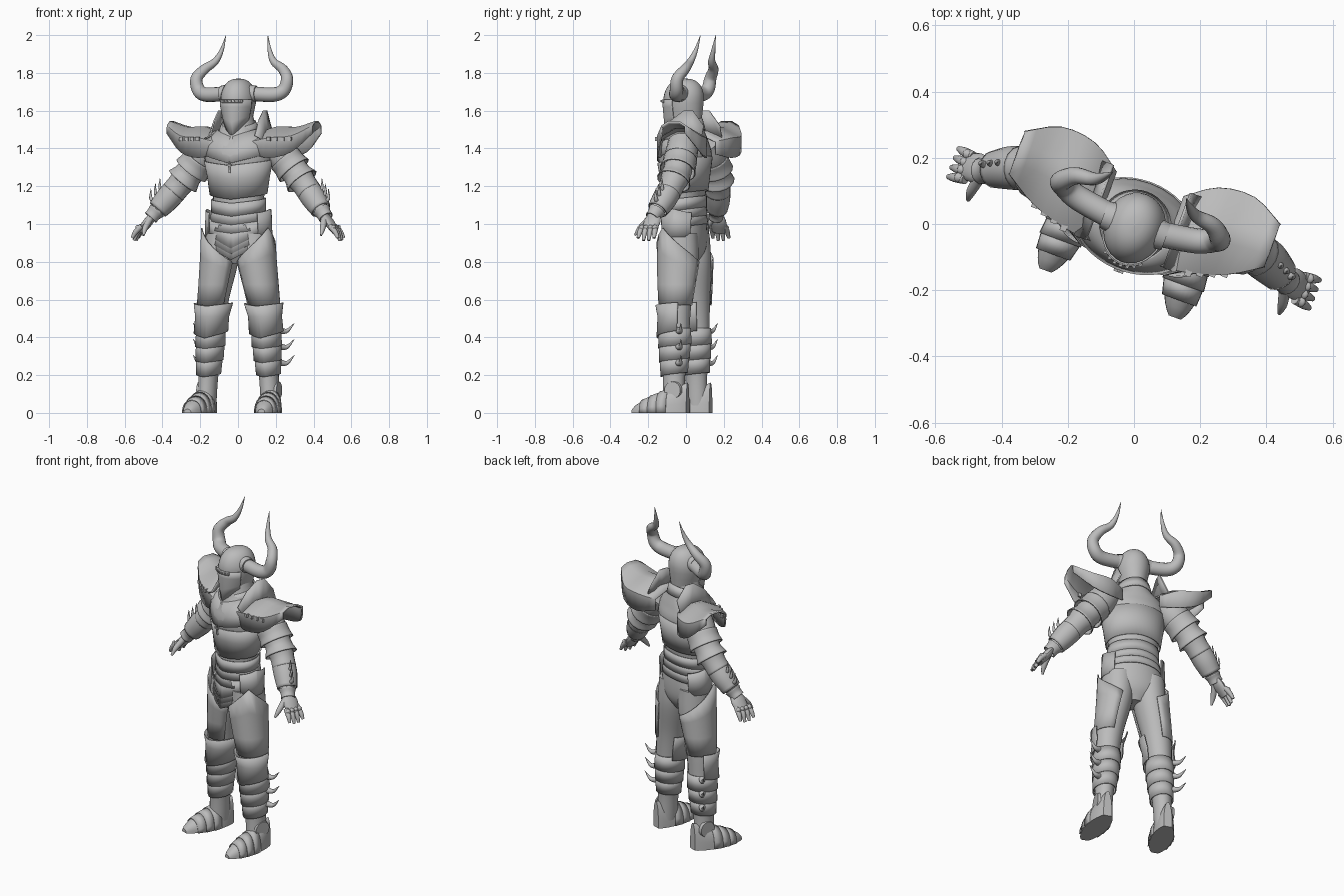
import bpy, math
from mathutils import Vector, Matrix

if "Cube" in bpy.data.objects:
    bpy.data.objects.remove(bpy.data.objects["Cube"])

GREY = (0.5, 0.5, 0.5, 1)
steel = bpy.data.materials.new("grey_steel")
steel.use_nodes = True
steel.diffuse_color = GREY
steel.node_tree.nodes["Principled BSDF"].inputs["Base Color"].default_value = GREY

TURN = Matrix.Rotation(math.radians(-20), 3, "Z")
parts = []


def mesh(name, verts, faces, pair=False, thick=0):
    """One object, or a mirrored left and right pair, turned to the stance."""
    for side, sign in [("left_", 1), ("right_", -1)] if pair else [("", 1)]:
        data = bpy.data.meshes.new(side + name)
        data.from_pydata([TURN @ Vector((x * sign, y, z)) for x, y, z in verts], [], [f[::sign] for f in faces])
        data.materials.append(steel)
        part = bpy.data.objects.new(side + name, data)
        bpy.context.collection.objects.link(part)
        if thick:
            shell = part.modifiers.new("thickness", "SOLIDIFY")
            shell.thickness, shell.offset = thick, 0
        parts.append(part)


def loft(name, rings, closed=True, cap=True, **options):
    """Skin a list of rings, or of open strips."""
    size = len(rings[0])
    verts = [point for ring in rings for point in ring]
    faces = []
    for row in range(len(rings) - 1):
        for j in range(size if closed else size - 1):
            low, nxt = row * size, (j + 1) % size
            faces.append((low + j, low + nxt, low + size + nxt, low + size + j))
    if closed and cap:
        faces += [tuple(range(size))[::-1], tuple(range(len(verts) - size, len(verts)))]
    mesh(name, verts, faces, **options)


def smooth(points, steps=5):
    """Smooth curve through tuples of any length."""
    p = [Vector(q) for q in points]
    p = [2 * p[0] - p[1]] + p + [2 * p[-1] - p[-2]]
    curve = []
    for a, b, c, d in zip(p, p[1:], p[2:], p[3:]):
        for t in (j / steps for j in range(steps)):
            curve.append(b + t * (c - a + t * (2 * a - 5 * b + 4 * c - d + t * (3 * b - a - 3 * c + d))) / 2)
    return curve + [p[-2]]


def tube(name, points, sides=16, squash=1, **options):
    """Round sweep through (x, y, z, radius)."""
    path = smooth(points)
    rings = []
    for i, here in enumerate(path):
        ahead, behind = path[min(i + 1, len(path) - 1)], path[max(i - 1, 0)]
        along = (ahead.xyz - behind.xyz).normalized()
        across = along.cross(Vector((0, 1, 0) if abs(along.y) < 0.85 else (1, 0, 0))).normalized()
        depth = across.cross(along)
        turns = [math.tau * j / sides for j in range(sides)]
        rings.append([here.xyz + here.w * (across * squash * math.cos(a) + depth * math.sin(a)) for a in turns])
    loft(name, rings, **options)


def oval(cx, z, rx, ry, sides=28):
    return [(cx + rx * math.sin(a), -ry * math.cos(a), z) for a in (math.tau * j / sides for j in range(sides))]


def section(keys, z):
    """Centre and radii of a body profile at height z."""
    rows = sorted(keys)
    z = min(max(z, rows[0][0]), rows[-1][0])
    for low, high in zip(rows, rows[1:]):
        if z <= high[0]:
            return Vector(low).lerp(Vector(high), (z - low[0]) / (high[0] - low[0]))[1:]


def band(name, keys, rows, mid=0, half=180, steps=40, **options):
    """Plate wrapped on a profile: rows (z, gap, dip); dip lowers its middle to a point."""
    strips, full = [], half == 180
    for z, gap, dip in rows:
        cx, rx, ry = section(keys, z)
        strip = []
        for t in (2 * j / steps - 1 for j in range(steps if full else steps + 1)):
            a = math.radians(mid + half * t)
            strip.append((cx + (rx + gap) * math.sin(a), -(ry + gap) * math.cos(a), z - dip * (1 - abs(t)) ** 1.3))
        strips.append(strip)
    loft(name, strips, closed=full, cap=False, thick=0.006, **options)


def box(name, centre, size, **options):
    signs = [Vector((x, y, z)) / 2 for x in (-1, 1) for y in (-1, 1) for z in (-1, 1)]
    verts = [Vector(centre) + sign * Vector(size) for sign in signs]
    mesh(name, verts, [(0, 1, 3, 2), (4, 6, 7, 5), (0, 4, 5, 1), (2, 3, 7, 6), (0, 2, 6, 4), (1, 5, 7, 3)], **options)


# Body profiles: height, centre x, half width, half depth
TORSO = [(.79, 0, .06, .06), (.86, 0, .16, .1), (.95, 0, .17, .11), (1.1, 0, .138, .1), (1.2, 0, .15, .11),
         (1.35, 0, .185, .136), (1.43, 0, .17, .12), (1.5, 0, .1, .1), (1.6, 0, .07, .07)]
LEG = [(.95, .09, .09, .1), (.8, .1, .09, .105), (.6, .14, .08, .085), (.45, .155, .07, .078),
       (.35, .16, .068, .078), (.2, .17, .052, .06), (.04, .18, .05, .06)]
HEAD = [(1.5, 0, .06, .1), (1.65, 0, .093, .118), (1.7, 0, .09, .11)]
loft("torso", [oval(cx, z, rx, ry) for z, cx, rx, ry in smooth(TORSO)])
loft("leg", [oval(cx, z, rx, ry) for z, cx, rx, ry in smooth(LEG)], pair=True)

# Breastplate and collar
band("breastplate", TORSO, [(1.36, .003, .05), (1.26, .004, .02), (1.18, .007, .05)])
band("neck_plate", TORSO, [(1.5, .008, .04), (1.43, .008, .05), (1.37, .008, .05)], half=75)
band("collar", TORSO, [(1.56, .008, .06), (1.5, .006, .05)])
tube("pendant_cord", [(0, -.145, 1.33, .004), (0, -.14, 1.27, .006)])
box("pendant_bar", (0, -.145, 1.31), (.03, .01, .008))

# Waist lames, pointed skirt and hip plates
for i in range(3):
    top = 1.15 - i * .045
    band("waist_lame", TORSO, [(top, .002, .04), (top - .06, .006, .05)])
    top = 1.04 - i * .03
    band("skirt_lame", TORSO, [(top, .004, .06), (top - .05, .01, .12)], half=100)
band("hip_plate", TORSO, [(1.06, .03, -.02), (1, .02, 0), (.93, .015, 0)], mid=90, half=40, pair=True)

# Helmet: tapered cheeks with a pointed chin, then a dome
rings = []
for i in range(4):
    z = 1.52 + i * .04
    cx, rx, ry = section(HEAD, z)
    rings.append([(x, y * (1 if y < 0 else .85), z - (3 - i) * .02 * max(0, -y / ry) ** 3)
                  for x, y, z in oval(cx, z, rx, ry)])
for a in (math.radians(10 * i) for i in range(1, 10)):
    shrink = math.cos(a) ** .8
    rings.append([(x, y * (1 if y < 0 else .85 + .1 * math.sin(a)), z)
                  for x, y, z in oval(0, 1.65 + .12 * math.sin(a), .093 * shrink, .118 * shrink)])
loft("helmet", rings)
band("face_plate", HEAD, [(1.66, .002, 0), (1.62, .004, 0), (1.57, .004, .03), (1.53, .002, .065)], half=70)
band("eye_slot_frame", HEAD, [(1.66, .005, 0), (1.642, .007, 0)], half=36)
for i in range(-3, 4):
    box("eye_slot_bar", (.1 * math.sin(i / 5), -.127 * math.cos(i / 5), 1.651), (.01, .01, .012))

# Horns
HORN = [(.07, 0, 1.69), (.19, .02, 1.685), (.24, .04, 1.71), (.255, .05, 1.77), (.22, .08, 1.82),
        (.165, .09, 1.86), (.135, .11, 1.92), (.118, .13, 2)]
tube("horn", [(*point, .038 * (1.02 - (i / 7) ** 2)) for i, point in enumerate(HORN)], pair=True)
tube("horn_socket", [(.07, 0, 1.69, .047), (.1, 0, 1.69, .042)], pair=True)

# Shoulder plates: every arch follows one rule from (x, front, back, top, rim)
strips = []
for x, front, back, top, rim in smooth([(.11, -.085, .13, 1.47, 1.37), (.2, -.075, .19, 1.51, 1.35),
                                        (.31, -.04, .2, 1.51, 1.38), (.41, .02, .15, 1.54, 1.48)], 3):
    edge, middle = rim + .65 * (top - rim), (front + back) / 2
    strips.append([(x, front, rim), (x, front, edge), (x, middle - .03, top),
                   (x, middle + .03, top), (x, back, edge), (x, back, rim)])
loft("shoulder_plate", strips, closed=False, pair=True, thick=.01)
for i in range(4):
    box("shoulder_stud", (.2 + i * .035, -.075 + i * .012, 1.45), (.02, .03, .02), pair=True)
FIN = [(-.09, 1.47), (-.03, 1.55), (.04, 1.6), (.09, 1.6), (.15, 1.52)]
loft("shoulder_fin", [[(.16, y, 1.45) for y, z in FIN], [(.125, y, z) for y, z in FIN]],
     closed=False, pair=True, thick=.008)

# Arms: everything sits on one slightly bowed line from shoulder to wrist
SHOULDER, WRIST = Vector((.17, .05, 1.43)), Vector((.485, 0, 1.045))


def arm(t, radius):
    bow = Vector((0, .035 * math.sin(math.pi * t), 0))
    return (*(SHOULDER.lerp(WRIST, t) + bow), radius)


tube("arm", [arm(0, .08), arm(.2, .085), arm(.5, .06), arm(.65, .06), arm(1, .035)], pair=True)
for name, start, end, narrow, wide in [("upper_arm_lame", .22, .38, .087, .095), ("lower_arm_lame", .35, .53, .074, .09),
                                       ("elbow_plate", .68, .48, .064, .073), ("forearm_plate", .62, .92, .063, .053),
                                       ("gauntlet_cuff", 1.03, .93, .037, .045)]:
    tube(name, [arm(start, narrow), arm((start + end) / 2, narrow), arm(end, wide)], cap=False, thick=.006, pair=True)
for i in range(3):
    x, y, z, _ = arm(.75 + i * .07, 0)
    tube("forearm_spike", [(x + .03, y, z + .03, .013), (x + .05, y, z + .05, .009), (x + .05, y, z + .1, .001)], pair=True)

# Gauntlet hands
tube("palm", [(.48, 0, 1.05, .034), (.51, 0, 1.01, .046), (.55, -.01, .96, .036)], squash=.5, pair=True)
for i in range(4):
    y, lift = i * .025 - .045, abs(i - 1.5) / 80
    tube("finger", [(.53, y, .99, .014), (.56, y * 1.1, .96, .014), (.58, y * 1.2, .907 + lift, .008)], pair=True)
    tube("knuckle", [(.54, y, .99, .008), (.55, y, .98, .016), (.56, y, .97, .006)], pair=True)
tube("thumb", [(.49, -.02, 1.03, .018), (.5, -.07, .98, .015), (.5, -.1, .94, .006)], pair=True)

# Leg armour
band("thigh_plate", LEG, [(.8, .01, -.18), (.76, .01, -.08), (.68, .009, 0), (.57, .006, 0)], mid=60, half=120, steps=12, pair=True)
band("knee_plate", LEG, [(.585, .022, .02), (.51, .012, 0), (.435, .018, .04)], half=115, pair=True)
for i in range(3):
    top = .45 - i * .075
    band("shin_lame", LEG, [(top, .004, 0), (top - .085, .009, .025)], pair=True)
    x, y, z = .22, .045, .435 - i * .085
    tube("shin_spike", [(x, y, z, .018), (x + .03, y + .02, z, .011), (x + .065, y + .035, z + .04, .001)], pair=True)


# Boots: one arch rule from heel to toe, with raised lames over the instep
def boot(f, gap=0):
    wide = .063 * math.sin(math.pi * (.05 + .92 * f)) ** .5 + gap
    high = .02 + .14 * (1 - f) ** .7 + gap
    turns = [math.pi * j / 14 for j in range(15)]
    return [(.178 + .03 * f + wide * math.cos(a), .08 - .3 * f, high * math.sin(a) ** .75) for a in turns]


loft("boot", [boot(i / 20) for i in range(21)], pair=True)
for i in range(3):
    start = .33 + i * .16
    loft("boot_lame", [boot(start, .001), boot(start + .17, .005)], closed=False, pair=True, thick=.005)
tube("ankle_plate", [(.21, .01, .12, .05), (.226, .01, .12, .045)], sides=24, pair=True)

# Centre the figure and keep the armour edges sharp
points = [v.co for part in parts for v in part.data.vertices]
centre = [(min(p[i] for p in points) + max(p[i] for p in points)) / 2 for i in range(2)]
bpy.ops.object.select_all(action="DESELECT")
for part in parts:
    part.location = (-centre[0], -centre[1], 0)
    part.select_set(True)
bpy.context.view_layer.objects.active = parts[0]
bpy.ops.object.shade_smooth_by_angle(angle=math.radians(35))
